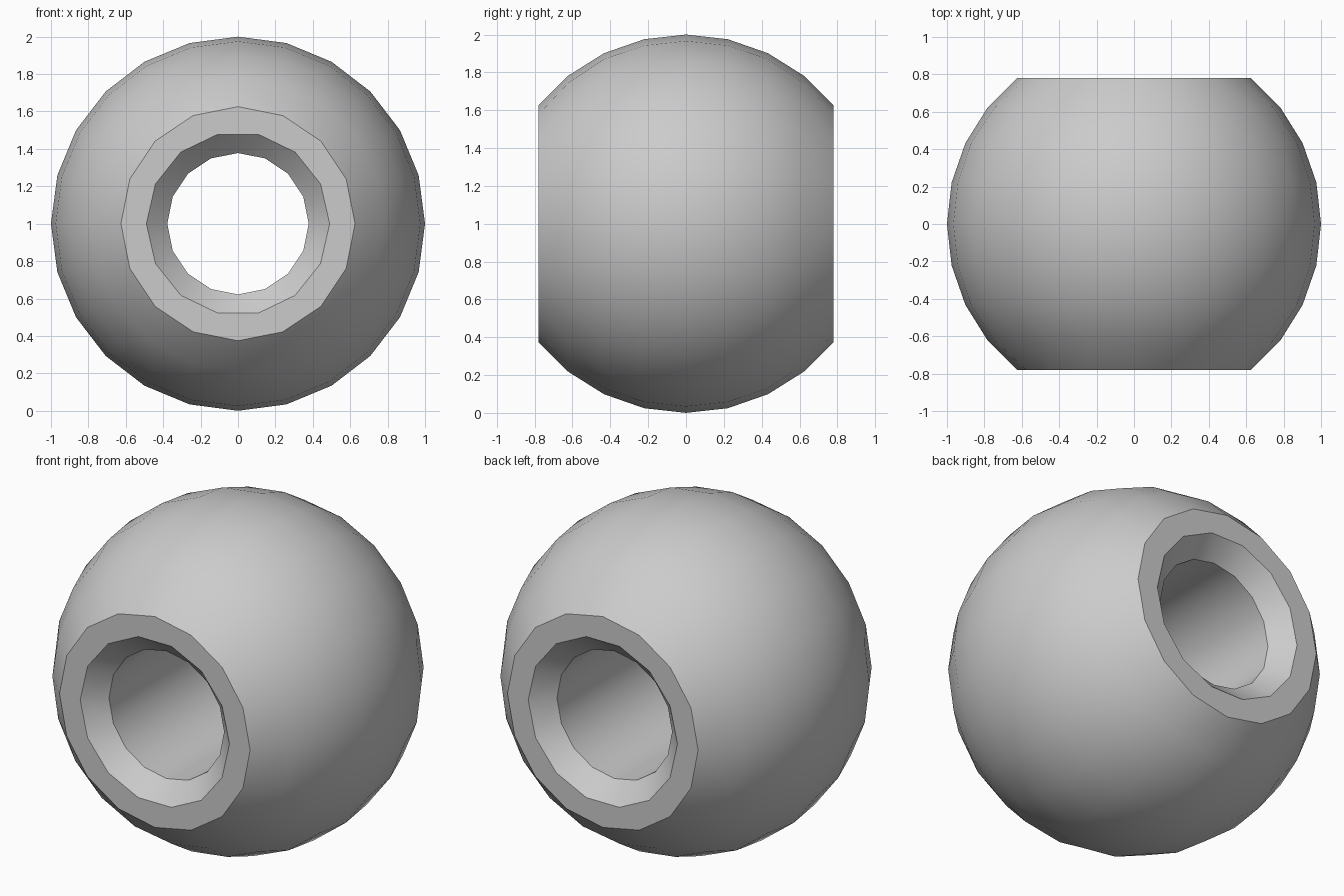
import bpy, bmesh
from math import sin, cos, asin, sqrt, pi, radians

default = bpy.data.objects.get("Cube")
if default:
    bpy.data.objects.remove(default, do_unlink=True)

HALF_WIDTH = 0.78      # flat faces at y = +-HALF_WIDTH
CHAMFER_RADIUS = 0.49
BORE_RADIUS = 0.378
CHAMFER_DEPTH = 0.11


def add_ring(bm, y, radius, count, phase=0.0):
    """Ring of vertices around the y axis, centred at z = 1."""
    return [bm.verts.new((radius * cos(2 * pi * (i + phase) / count), y,
                          1 + radius * sin(2 * pi * (i + phase) / count)))
            for i in range(count)]


def stitch(bm, a, b):
    """Join two rings that may have different vertex counts."""
    n, m = len(a), len(b)
    i = j = 0
    while i < n or j < m:
        step = (i + 1) * m - (j + 1) * n
        face = [a[i % n], b[j % m]]
        if step >= 0:
            j += 1
            face.append(b[j % m])
        if step <= 0:
            i += 1
            face.append(a[i % n])
        bm.faces.new(face)


bm = bmesh.new()

# Spherical outside, with fewer sides toward the flats
sides = {4: 16, 3: 20}
steps = 4
limit = asin(HALF_WIDTH)
rings = []
for k in range(-steps, steps + 1):
    lat = limit * k / steps
    rings.append(add_ring(bm, sin(lat), cos(lat), sides.get(abs(k), 24)))

# Chamfered bore, closing the loop back to the front flat
inner = HALF_WIDTH - CHAMFER_DEPTH
rings.append(add_ring(bm, HALF_WIDTH, CHAMFER_RADIUS, 14))
rings.append(add_ring(bm, inner, BORE_RADIUS, 16))
rings.append(add_ring(bm, -inner, BORE_RADIUS, 16))
rings.append(add_ring(bm, -HALF_WIDTH, CHAMFER_RADIUS, 14))
for ring, following in zip(rings, rings[1:] + rings[:1]):
    stitch(bm, ring, following)
bmesh.ops.recalc_face_normals(bm, faces=bm.faces)

mesh = bpy.data.meshes.new("bored_ball")
bm.to_mesh(mesh)
bm.free()
ball = bpy.data.objects.new("bored_ball", mesh)
bpy.context.collection.objects.link(ball)

# Plain grey material
grey = bpy.data.materials.new("plain_grey")
grey.use_nodes = True
color = (0.6, 0.6, 0.6, 1)
grey.diffuse_color = color
grey.node_tree.nodes["Principled BSDF"].inputs["Base Color"].default_value = color
mesh.materials.append(grey)

# Smooth ball and bore, crisp rims
bpy.ops.object.select_all(action='DESELECT')
ball.select_set(True)
bpy.context.view_layer.objects.active = ball
bpy.ops.object.shade_smooth_by_angle(angle=radians(30))
